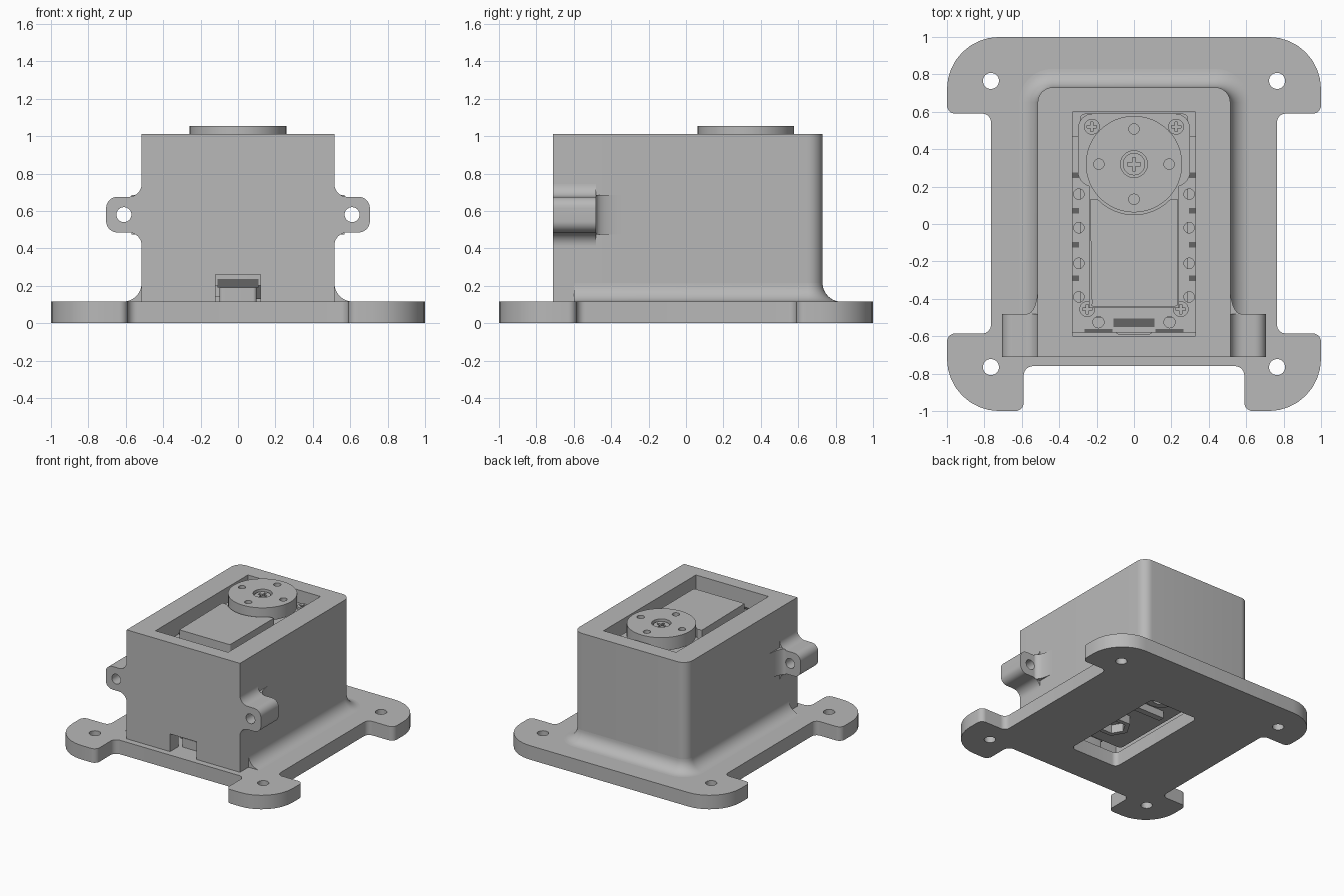
import bpy, bmesh
from math import sin, cos, pi
from mathutils import Matrix, Vector

cube = bpy.data.objects.get("Cube")
if cube:
    bpy.data.objects.remove(cube)


def material(name, v):
    m = bpy.data.materials.new(name)
    m.use_nodes = True
    m.diffuse_color = (v, v, v, 1)
    m.node_tree.nodes["Principled BSDF"].inputs["Base Color"].default_value = (v, v, v, 1)
    return m


GREY = material("light grey", 0.48)
DARK = material("dark grey", 0.13)


def circle(x, y, r, n=32):
    return [(x + r * cos(2 * pi * i / n), y + r * sin(2 * pi * i / n)) for i in range(n)]


def rounded(corners, n=8):
    """Outline with square corners (x, y, radius) turned into arcs."""
    out = []
    for i, (x, y, r) in enumerate(corners):
        p = Vector((x, y))
        if r == 0:
            out.append((x, y))
            continue
        u = (Vector(corners[i - 1][:2]) - p).normalized()
        v = (Vector(corners[(i + 1) % len(corners)][:2]) - p).normalized()
        c = p + (u + v) * r
        for k in range(n + 1):
            t = pi / 2 * k / n
            out.append(tuple(c - u * r * sin(t) - v * r * cos(t)))
    return out


def rect(x0, x1, y0, y1, r=0.0):
    return rounded([(x0, y0, r), (x1, y0, r), (x1, y1, r), (x0, y1, r)])


def finish(obj, mat):
    obj.data.materials.clear()
    obj.data.materials.append(mat)
    bpy.ops.object.select_all(action='DESELECT')
    obj.select_set(True)
    bpy.context.view_layer.objects.active = obj
    bpy.ops.object.shade_smooth_by_angle()
    return obj


def prism(name, loops, lo, hi, mat=GREY, along_y=False):
    """Extrude an outline with holes from lo to hi, along z or y."""
    cu = bpy.data.curves.new(name, 'CURVE')
    cu.dimensions = '2D'
    cu.fill_mode = 'BOTH'
    cu.extrude = (hi - lo) / 2
    for loop in loops:
        s = cu.splines.new('POLY')
        s.points.add(len(loop) - 1)
        for pt, (x, y) in zip(s.points, loop):
            pt.co = (x, y, 0, 1)
        s.use_cyclic_u = True
    obj = bpy.data.objects.new(name, cu)
    bpy.context.collection.objects.link(obj)
    bpy.ops.object.select_all(action='DESELECT')
    obj.select_set(True)
    bpy.context.view_layer.objects.active = obj
    bpy.ops.object.convert(target='MESH')
    obj = bpy.context.view_layer.objects.active
    mid = (lo + hi) / 2
    if along_y:
        obj.data.transform(Matrix.Translation((0, mid, 0)) @ Matrix.Rotation(pi / 2, 4, 'X'))
    else:
        obj.data.transform(Matrix.Translation((0, 0, mid)))
    bm = bmesh.new()
    bm.from_mesh(obj.data)
    bmesh.ops.remove_doubles(bm, verts=bm.verts, dist=1e-5)
    bmesh.ops.recalc_face_normals(bm, faces=bm.faces)
    bm.to_mesh(obj.data)
    bm.free()
    return finish(obj, mat)


def mirror(obj):
    obj.modifiers.new("mirror", 'MIRROR')
    return obj


def screw(name, x, y, z, r):
    """Round head with a cross recess."""
    a, b = r * 0.6, r * 0.15
    quarter = [(a, -b), (a, b), (b, b)]
    plus = []
    for _ in range(4):
        plus += quarter
        quarter = [(-q, p) for p, q in quarter]
    prism(name + "_head", [circle(x, y, r), [(x + p, y + q) for p, q in plus]], z - 0.02, z)
    prism(name + "_core", [circle(x, y, r * 0.95)], z - 0.04, z - 0.02)


# Base plate with four ears, bolt holes and a cable opening
half = [(0.59, -0.76, 0.05), (0.59, -1, 0.045), (1, -1, 0.28), (1, -0.585, 0.045),
        (0.765, -0.585, 0.045), (0.765, 0.59, 0.045), (1, 0.59, 0.045), (1, 1, 0.28)]
outline = rounded(half + [(-x, y, r) for x, y, r in reversed(half)])
bolts = [circle(sx * 0.765, sy * 0.765, 0.043) for sx in (-1, 1) for sy in (-1, 1)]
prism("base_plate", [outline, rect(-0.22, 0.22, -0.47, 0.47, 0.04)] + bolts, 0, 0.115)

# Housing walls: lower part has the front notch, upper part is a closed ring
wall = [(-0.515, -0.71, 0), (-0.515, 0.73, 0.08), (0.515, 0.73, 0.08), (0.515, -0.71, 0)]
pocket = [(0.33, -0.6, 0), (0.33, 0.6, 0), (-0.33, 0.6, 0), (-0.33, -0.6, 0)]
lower = ([(-0.12, -0.71, 0)] + wall + [(0.12, -0.71, 0), (0.12, -0.6, 0)]
         + pocket + [(-0.12, -0.6, 0)])
prism("housing_lower", [rounded(lower)], 0.115, 0.26)
prism("housing_upper", [rounded(wall), rounded(pocket)], 0.26, 1.01)

# Concave skirt swept round the sides and back of the housing
R, C = 0.1, 0.08
path = [(0.515, -0.6, 0)]
for sign, start in ((1, 0), (-1, pi / 2)):
    for k in range(9):
        a = start + pi / 2 * k / 8
        path.append((sign * (0.515 - C) + C * cos(a), 0.73 - C + C * sin(a), a))
path.append((-0.515, -0.6, pi))
section = [(0, 0)] + [(R - R * cos(t), R - R * sin(t)) for t in [pi / 2 * k / 10 for k in range(11)]]
bm = bmesh.new()
rings = [[bm.verts.new((x + d * cos(a), y + d * sin(a), 0.115 + h)) for d, h in section]
         for x, y, a in path]
for r0, r1 in zip(rings, rings[1:]):
    for i in range(len(section)):
        j = (i + 1) % len(section)
        bm.faces.new((r0[i], r0[j], r1[j], r1[i]))
bm.faces.new(rings[0])
bm.faces.new(rings[-1])
bmesh.ops.recalc_face_normals(bm, faces=bm.faces)
mesh = bpy.data.meshes.new("skirt_fillet")
bm.to_mesh(mesh)
bm.free()
skirt = bpy.data.objects.new("skirt_fillet", mesh)
bpy.context.collection.objects.link(skirt)
finish(skirt, GREY)

# Side lugs with through holes and a blend behind them
lug = rounded([(0.5, 0.76, 0), (0.515, 0.76, 0), (0.515, 0.675, 0.07), (0.705, 0.675, 0.06),
               (0.705, 0.485, 0.06), (0.515, 0.485, 0.07), (0.515, 0.4, 0), (0.5, 0.4, 0)])
mirror(prism("side_lug", [lug, circle(0.61, 0.58, 0.04)], -0.71, -0.48, along_y=True))
blend = [(0.5, -0.35), (0.5, -0.48)] + [
    (0.57 - 0.055 * sin(t), -0.34 - 0.14 * cos(t)) for t in [pi / 2 * k / 8 for k in range(9)]]
mirror(prism("lug_blend", [blend], 0.475, 0.685))

# Servo body, rim with edge holes, and raised deck
rows = (0.16, -0.02, -0.21, -0.39)
prism("servo_body", [rect(-0.29, 0.29, -0.5, 0.59, 0.03)], 0.2, 0.84)
rim_holes = [circle(s * 0.295, y, 0.028, 20) for s in (-1, 1) for y in rows]
rim_holes += [circle(s * 0.19, -0.525, 0.03, 20) for s in (-1, 1)]
prism("servo_rim", [rect(-0.328, 0.328, -0.58, 0.47)] + rim_holes, 0.78, 0.87)
prism("servo_back_deck", [rect(-0.3, 0.3, 0.2, 0.59, 0.08)], 0.84, 0.91)
prism("servo_front_deck", [rect(-0.24, 0.24, -0.45, 0.25)], 0.84, 0.91)

# Raised cover, cut away round the output disc
arc = [(0.27 * sin(t), 0.32 - 0.27 * cos(t)) for t in [-0.79 + 1.58 * k / 16 for k in range(17)]]
cover = rounded([(-0.235, -0.44, 0.015), (0.235, -0.44, 0.015), (0.235, 0.13, 0)])
prism("servo_cover", [cover + arc[::-1] + [(-0.235, 0.13)]], 0.9, 0.985)

# Dark slots in the rim
for s in (-1, 1):
    for i, y in enumerate((0.26, 0.07, -0.11, -0.29)):
        x = s * 0.311
        prism(f"side_slot_{i}", [rect(x - 0.017, x + 0.017, y - 0.015, y + 0.015)], 0.868, 0.876, DARK)
    prism("corner_slot", [rect(s * 0.19 - 0.075, s * 0.19 + 0.075, -0.58, -0.562)], 0.868, 0.876, DARK)
prism("front_slot", [rect(-0.11, 0.11, -0.55, -0.505)], 0.868, 0.876, DARK)

# Output disc with holes and its centre screw
pins = [circle(x, 0.32 + y, 0.028, 20) for x, y in ((0.188, 0), (-0.188, 0), (0, 0.188), (0, -0.188))]
prism("output_disc", [circle(0, 0.32, 0.258, 48), circle(0, 0.32, 0.072)] + pins, 0.95, 1.055)
prism("output_shaft", [circle(0, 0.32, 0.15)], 0.9, 0.96)
prism("screw_seat", [circle(0, 0.32, 0.074)], 0.95, 1.015)
screw("centre_screw", 0, 0.32, 1.04, 0.06)

# Case screws
for s in (-1, 1):
    screw("back_screw", s * 0.225, 0.52, 0.935, 0.042)
    screw("front_screw", s * 0.25, -0.455, 0.9, 0.042)

# Connector behind the front notch
prism("connector", [rect(-0.1, 0.1, -0.59, -0.49, 0.02)], 0.115, 0.19)
prism("connector_socket", [rect(-0.11, 0.11, 0.19, 0.235)], -0.508, -0.499, DARK, along_y=True)

# Underside details seen through the base opening
prism("under_rib", [rect(-0.18, 0.18, 0.08, 0.13)], 0.14, 0.21)
prism("under_boss", [circle(0, 0.32, 0.12), circle(0, 0.32, 0.07)], 0.15, 0.21)
prism("under_socket", [circle(0.03, -0.2, 0.13, 6), circle(0.03, -0.2, 0.09, 6)], 0.13, 0.21)
